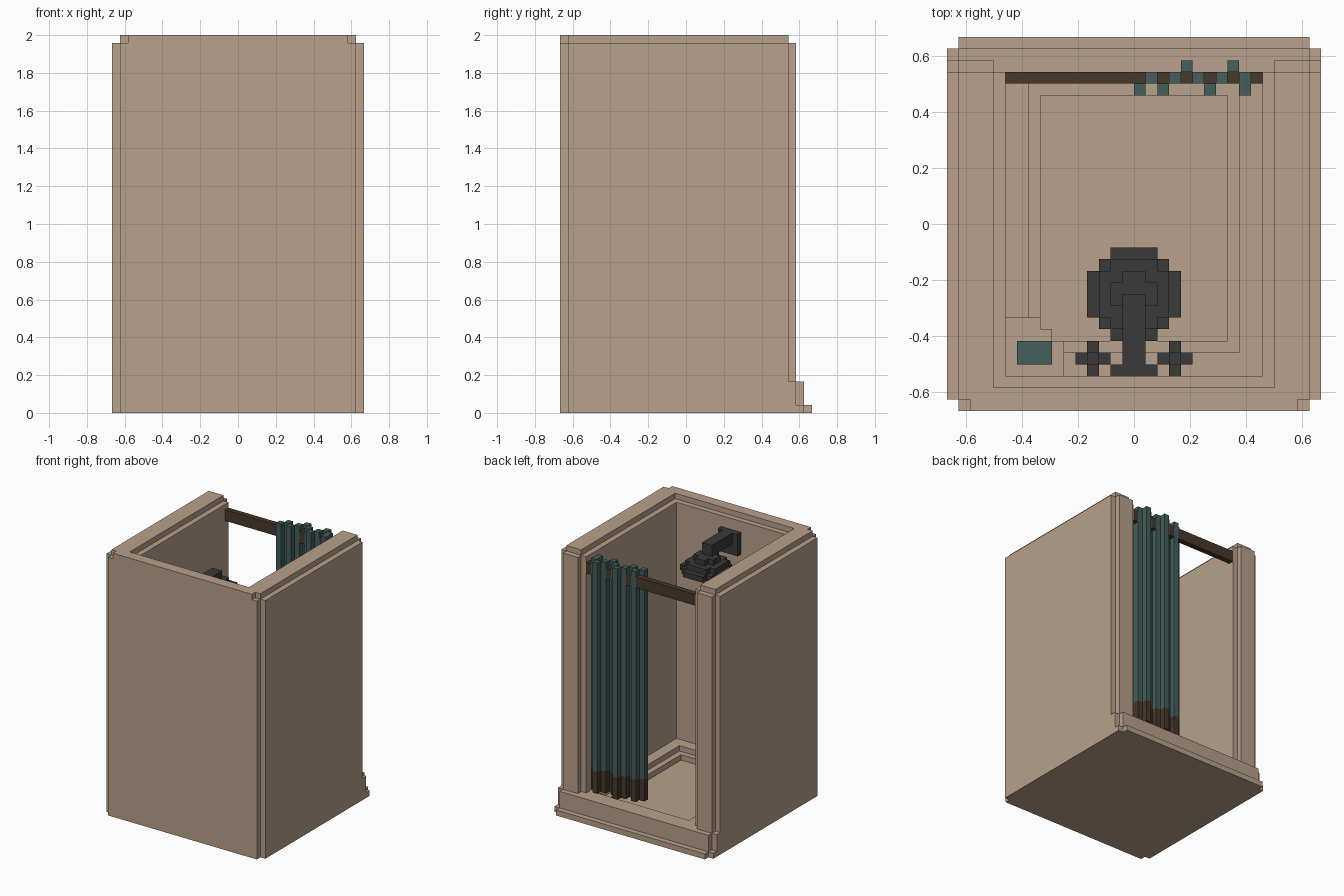
import bpy
import bmesh
from mathutils import Matrix, Vector

if "Cube" in bpy.data.objects:
    bpy.data.objects.remove(bpy.data.objects["Cube"], do_unlink=True)

UNIT = 1 / 24  # edge of one block


def material(name, color):
    mat = bpy.data.materials.new(name)
    mat.use_nodes = True
    mat.diffuse_color = (*color, 1)
    mat.node_tree.nodes["Principled BSDF"].inputs["Base Color"].default_value = (*color, 1)
    return mat


TAN = material("tan_tile", (0.48, 0.356, 0.258))
TEAL = material("teal_cloth", (0.058, 0.117, 0.105))
GREY = material("dark_grey_metal", (0.042, 0.042, 0.042))
BROWN = material("dark_brown", (0.061, 0.040, 0.024))


def part(name, mat, boxes):
    """One object made of blocks given as (x0, x1, y0, y1, z0, z1)."""
    bm = bmesh.new()
    for x0, x1, y0, y1, z0, z1 in boxes:
        lo, hi = Vector((x0, y0, z0)) * UNIT, Vector((x1, y1, z1)) * UNIT
        place = Matrix.Translation((lo + hi) / 2) @ Matrix.Diagonal((*(hi - lo), 1))
        bmesh.ops.create_cube(bm, size=1, matrix=place)
    mesh = bpy.data.meshes.new(name)
    bm.to_mesh(mesh)
    bm.free()
    mesh.materials.append(mat)
    obj = bpy.data.objects.new(name, mesh)
    bpy.context.collection.objects.link(obj)
    return obj


def mirrored(box):
    return (-box[1], -box[0], *box[2:])


def ring(outer, inner, z0, z1):
    """Rectangular frame between two (x, y0, y1) outlines."""
    (ox, oa, ob), (ix, ia, ib) = outer, inner
    side = (ix, ox, oa, ob, z0, z1)
    return [side, mirrored(side), (-ix, ix, oa, ia, z0, z1), (-ix, ix, ib, ob, z0, z1)]


def disc(radius, y, z0, z1):
    """Stepped round layer centred on x = 0."""
    steps = {4: [(4, 2), (3, 3), (2, 4)], 3: [(3, 2), (2, 3)], 2: [(2, 1), (1, 2)]}[radius]
    return [(-a, a, y - b, y + b, z0, z1) for a, b in steps]


# Side walls with a raised rim and a back post
side_wall = [(11, 16, -15, 13, 0, 47), (12, 15, -15, 13, 47, 48), (12, 15, 13, 14, 4, 47)]
part("left_wall", TAN, side_wall)
part("right_wall", TAN, [mirrored(b) for b in side_wall])

# Front wall with its rim
part("front_wall", TAN, [
    (-15, 15, -16, -15, 0, 47), (-11, 11, -15, -13, 0, 47),
    (-14, 14, -16, -15, 47, 48), (-12, 12, -15, -14, 47, 48),
])

# Threshold under the opening
foot = (15, 16, 14, 15, 0, 1)
part("threshold", TAN, [
    (-16, 16, 13, 14, 0, 4), (-15, 15, 14, 15, 0, 4),
    (-15, 15, 15, 16, 0, 1), foot, mirrored(foot),
])

# Stepped floor basin
room, ledge, basin = (11, -13, 13), (9, -11, 12), (8, -10, 11)
part("floor_basin", TAN, [(-11, 11, -13, 13, 0, 2)]
     + ring(room, basin, 2, 3) + ring(room, ledge, 3, 4))

# Corner shelf with a bar of soap
part("corner_shelf", TAN, [
    (-11, -6, -13, -10, 20, 21), (-11, -7, -10, -9, 20, 21), (-11, -8, -9, -8, 20, 21),
])
part("soap", TEAL, [(-10, -7, -12, -10, 21, 23)])

# Curtain rod, broken where the cloth wraps over it
wraps = [1, 3, 5, 7, 9]
starts = [-11] + [x + 1 for x in wraps]
part("curtain_rod", BROWN, [(a, b, 12, 13, 44, 46) for a, b in zip(starts, wraps + [11])])

# Pleated curtain with a dark hem
pleats = [(x, 12) for x in wraps]
pleats += [(x, 11) for x in (0, 2, 6, 9)] + [(x, 13) for x in (4, 8)]
part("curtain", TEAL, [(x, x + 1, y, y + 1, 9, 47) for x, y in pleats])
part("curtain_hem", BROWN, [(x, x + 1, y, y + 1, 5, 9) for x, y in pleats])

# Shower arm, wall plate and stepped head
part("shower_plate", GREY, [(-2, 2, -13, -12, 41, 45)])
part("shower_arm", GREY, [(-1, 1, -12, -6, 43, 45)])
part("shower_head", GREY, disc(4, -6, 40, 41) + disc(3, -6, 41, 42) + disc(2, -6, 42, 43))

# Cross-shaped taps
tap = [(3, 4, -13, -10, 21, 22), (2, 5, -12, -11, 21, 22),
       (3, 4, -12, -11, 20, 21), (3, 4, -12, -11, 22, 23)]
part("left_tap", GREY, tap)
part("right_tap", GREY, [mirrored(b) for b in tap])
